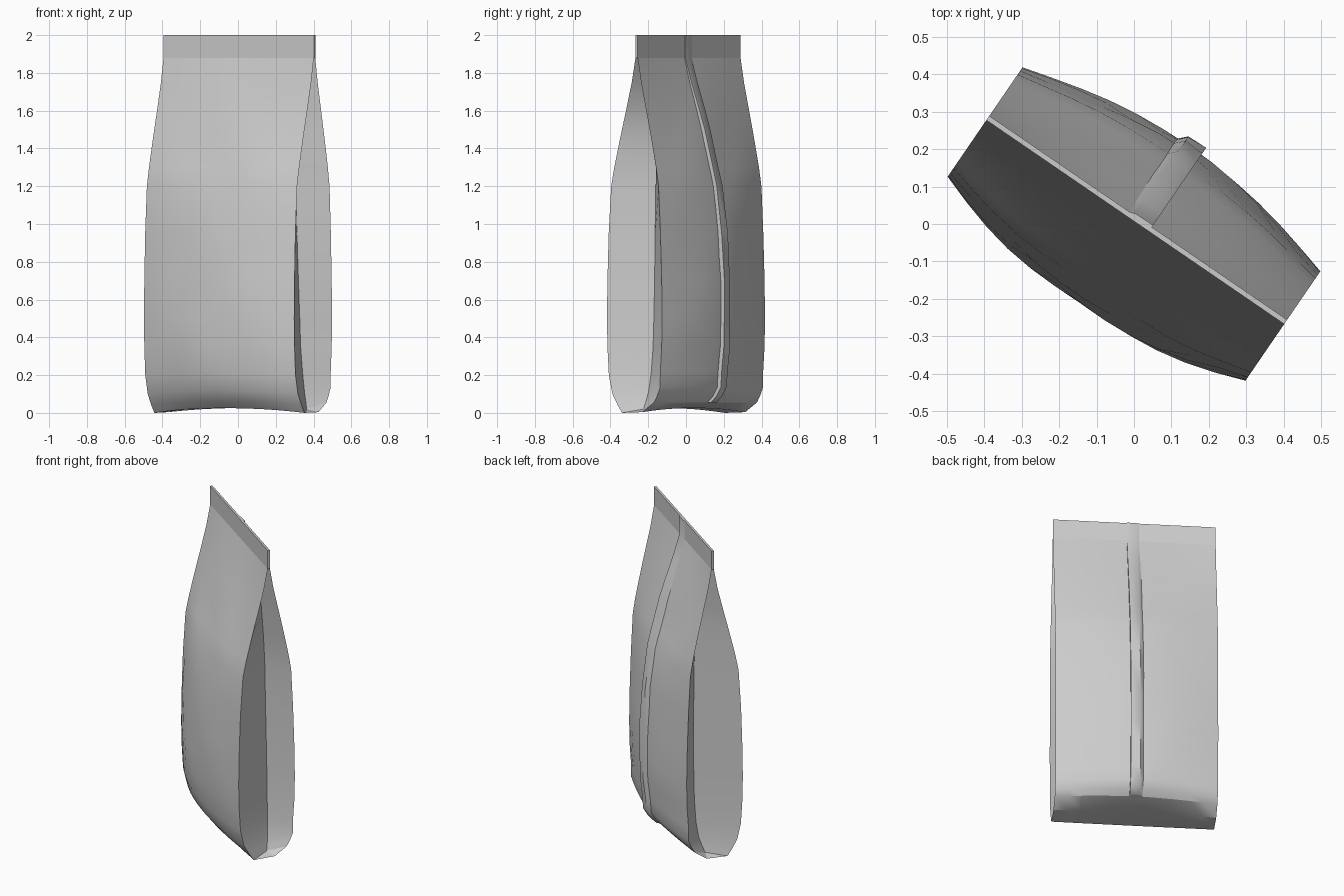
import bpy, bmesh, math

if "Cube" in bpy.data.objects:
    bpy.data.objects.remove(bpy.data.objects["Cube"])

TURN = math.radians(-34.4)   # the pouch stands turned about z
HALF = 0.482                 # half width
N = 12                       # columns per panel
TS = [-1 + 2 * i / N for i in range(N + 1)]

# height, half depth at the corners, extra bulge mid-panel, offset, gusset fold depth
RINGS = [
    (0.00, 0.080, 0.045, 0.000, 0.055), (0.04, 0.108, 0.060, 0.000, 0.065),
    (0.10, 0.142, 0.068, 0.000, 0.080), (0.20, 0.165, 0.072, 0.000, 0.095),
    (0.35, 0.174, 0.080, 0.000, 0.110), (0.50, 0.177, 0.083, 0.000, 0.116),
    (0.70, 0.174, 0.080, 0.000, 0.124), (0.95, 0.166, 0.070, 0.000, 0.132),
    (1.20, 0.152, 0.058, 0.002, 0.140), (1.30, 0.134, 0.046, 0.004, 0.145),
    (1.40, 0.112, 0.036, 0.006, 0.150), (1.50, 0.089, 0.030, 0.008, 0.160),
    (1.60, 0.065, 0.024, 0.010, 0.170), (1.75, 0.030, 0.013, 0.012, 0.190),
    (1.88, 0.007, 0.000, 0.013, 0.200)]


def panel_point(ring, t, back):
    """Point on the front or back panel; t runs -1..1 across the width."""
    z, half, bulge, off, _ = ring
    low = max(0, 1 - z / 0.3)
    shape = 1 - abs(t) ** (1.6 if back else 2.2)
    crease = 0.006 * math.sin(9 * z + 5 * t) * shape * math.sin(math.pi * min(z / 1.88, 1))
    n = half + bulge * shape + crease
    if back:
        return (t * HALF, off + n + 0.045 * max(0, 1 - z / 0.2), z + 0.055 * low)
    return (t * HALF, off - n, z + 0.025 * shape * low)


def finish(name, bm, angle=28):
    bmesh.ops.remove_doubles(bm, verts=bm.verts, dist=1e-5)
    bmesh.ops.recalc_face_normals(bm, faces=bm.faces)
    me = bpy.data.meshes.new(name)
    bm.to_mesh(me)
    bm.free()
    ob = bpy.data.objects.new(name, me)
    bpy.context.collection.objects.link(ob)
    ob.rotation_euler.z = TURN
    bpy.ops.object.select_all(action='DESELECT')
    ob.select_set(True)
    bpy.context.view_layer.objects.active = ob
    bpy.ops.object.shade_smooth_by_angle(angle=math.radians(angle))
    return ob


def grid(bm, rows):
    for a, b in zip(rows, rows[1:]):
        for i in range(len(a) - 1):
            bm.faces.new((a[i], a[i + 1], b[i + 1], b[i]))


# pouch body: front, back, inward side gussets and base
bm = bmesh.new()
front = [[bm.verts.new(panel_point(r, t, False)) for t in TS] for r in RINGS]
back = [[bm.verts.new(panel_point(r, t, True)) for t in TS] for r in RINGS]
grid(bm, front)
grid(bm, back)
folds = {}
for side, col, lean in ((1, N, 0.25), (-1, 0, 0.5)):
    folds[side] = [bm.verts.new((side * (HALF - r[4]), r[3] + lean * r[1], r[0] + 0.02 * max(0, 1 - r[0] / 0.3)))
                   for r in RINGS]
    f = folds[side]
    grid(bm, [[front[k][col], f[k], back[k][col]] for k in range(len(RINGS))])
mid = [bm.verts.new((t * HALF, 0.05, 0.004 + 0.022 * (1 - t * t))) for t in TS]
grid(bm, [front[0], mid, back[0]])
for side, col in ((1, N), (-1, 0)):
    m, f = mid[col], folds[side][0]
    bm.faces.new((front[0][col], m, f))
    bm.faces.new((m, back[0][col], f))
finish("pouch_body", bm)

# flat crimped strip along the top
bm = bmesh.new()
bmesh.ops.create_cube(bm, size=1)
for v in bm.verts:
    v.co = (v.co.x * 2 * HALF, 0.013 + v.co.y * 0.014, 1.94 + v.co.z * 0.12)
finish("top_seal", bm)

# overlapping seam down the back
bm = bmesh.new()
rows = []
for r in RINGS + [(2.0,) + RINGS[-1][1:]]:
    lift = 0.006 + 0.016 * min(1, max(0, (1.88 - r[0]) / 0.4))
    row = []
    for u, h in ((-0.035, -0.003), (-0.012, lift * 0.9), (0.044, lift), (0.044, -0.006)):
        x, y, z = panel_point(r, u / HALF, True)
        row.append(bm.verts.new((x, y + h, z)))
    rows.append(row)
grid(bm, rows)
for end in (rows[0], rows[-1]):
    bm.faces.new(end)
finish("back_seam", bm, 45)
